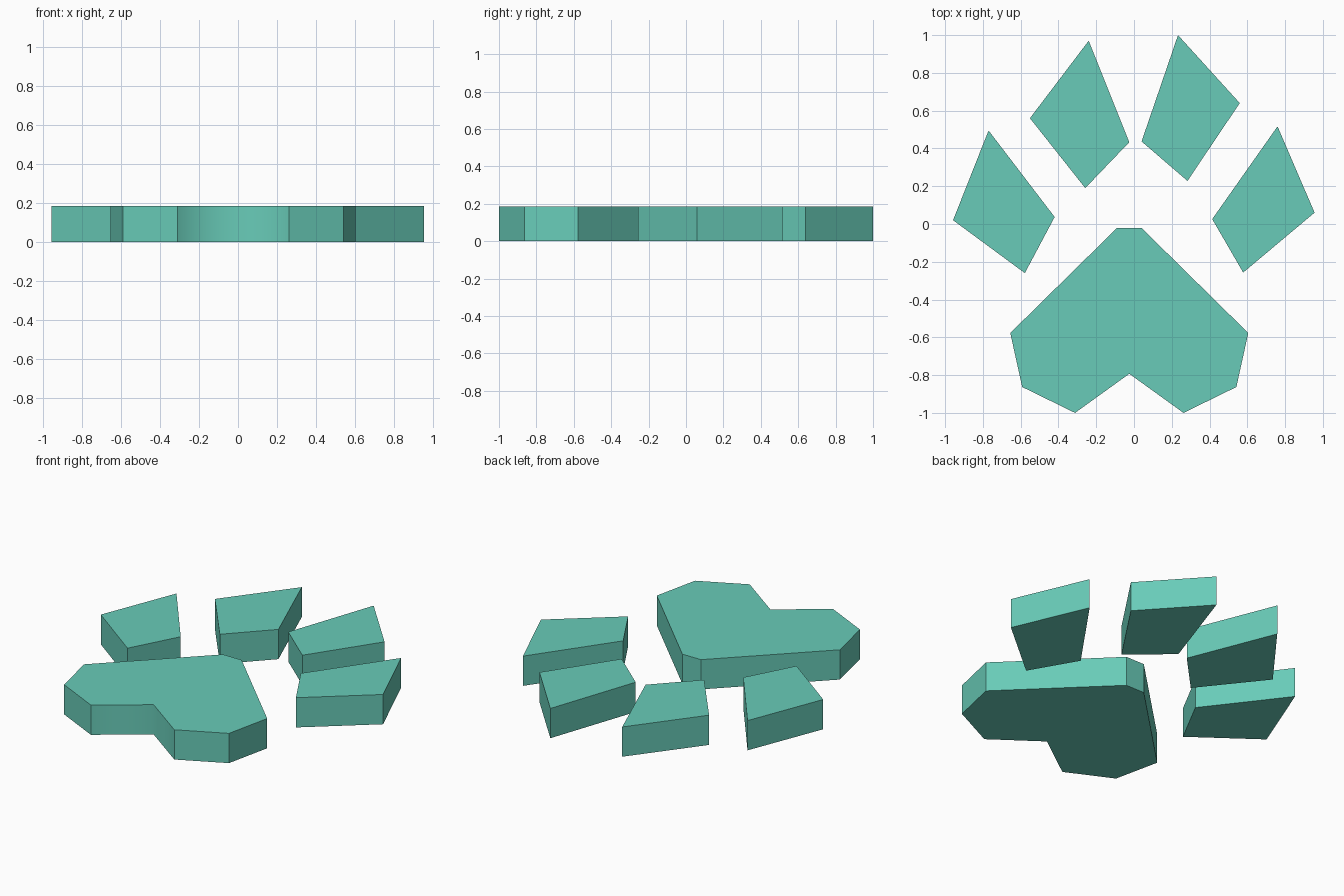
import bpy
import bmesh

if "Cube" in bpy.data.objects:
    bpy.data.objects.remove(bpy.data.objects["Cube"])

HEIGHT = 0.185

mat = bpy.data.materials.new("teal")
mat.diffuse_color = (0.14, 0.60, 0.48, 1.0)
mat.use_nodes = True
mat.node_tree.nodes["Principled BSDF"].inputs["Base Color"].default_value = mat.diffuse_color


def slab(name, outline, smooth_sides=()):
    """Extrude a clockwise top-view outline; smooth only the listed side faces."""
    bm = bmesh.new()
    low = [bm.verts.new((x, y, 0)) for x, y in outline]
    high = [bm.verts.new((x, y, HEIGHT)) for x, y in outline]
    bm.faces.new(low)
    bm.faces.new(high[::-1])
    n = len(outline)
    for i in range(n):
        j = (i + 1) % n
        side = bm.faces.new((low[j], low[i], high[i], high[j]))
        side.smooth = i in smooth_sides
    bmesh.ops.recalc_face_normals(bm, faces=bm.faces)
    mesh = bpy.data.meshes.new(name)
    bm.to_mesh(mesh)
    bm.free()
    mesh.materials.append(mat)
    obj = bpy.data.objects.new(name, mesh)
    bpy.context.collection.objects.link(obj)
    return obj


# Main pad: symmetric about its own centre line, with a softly shaded notch
AXIS = -0.025
half = [(0.064, -0.02), (0.63, -0.577), (0.567, -0.863), (0.287, -1.0)]
pad = [(AXIS + x, y) for x, y in half] + [(AXIS, -0.793)]
pad += [(AXIS - x, y) for x, y in reversed(half)]
slab("main_pad", pad, smooth_sides=(3, 4))

# Four toes, each an irregular kite
toes = {
    "outer_left_toe": [(-0.77, 0.495), (-0.42, 0.037), (-0.578, -0.26), (-0.958, 0.02)],
    "inner_left_toe": [(-0.24, 0.97), (-0.025, 0.433), (-0.258, 0.19), (-0.551, 0.56)],
    "inner_right_toe": [(0.233, 1.0), (0.56, 0.64), (0.283, 0.228), (0.04, 0.437)],
    "outer_right_toe": [(0.76, 0.517), (0.956, 0.06), (0.578, -0.257), (0.414, 0.026)],
}
for name, outline in toes.items():
    slab(name, outline)
